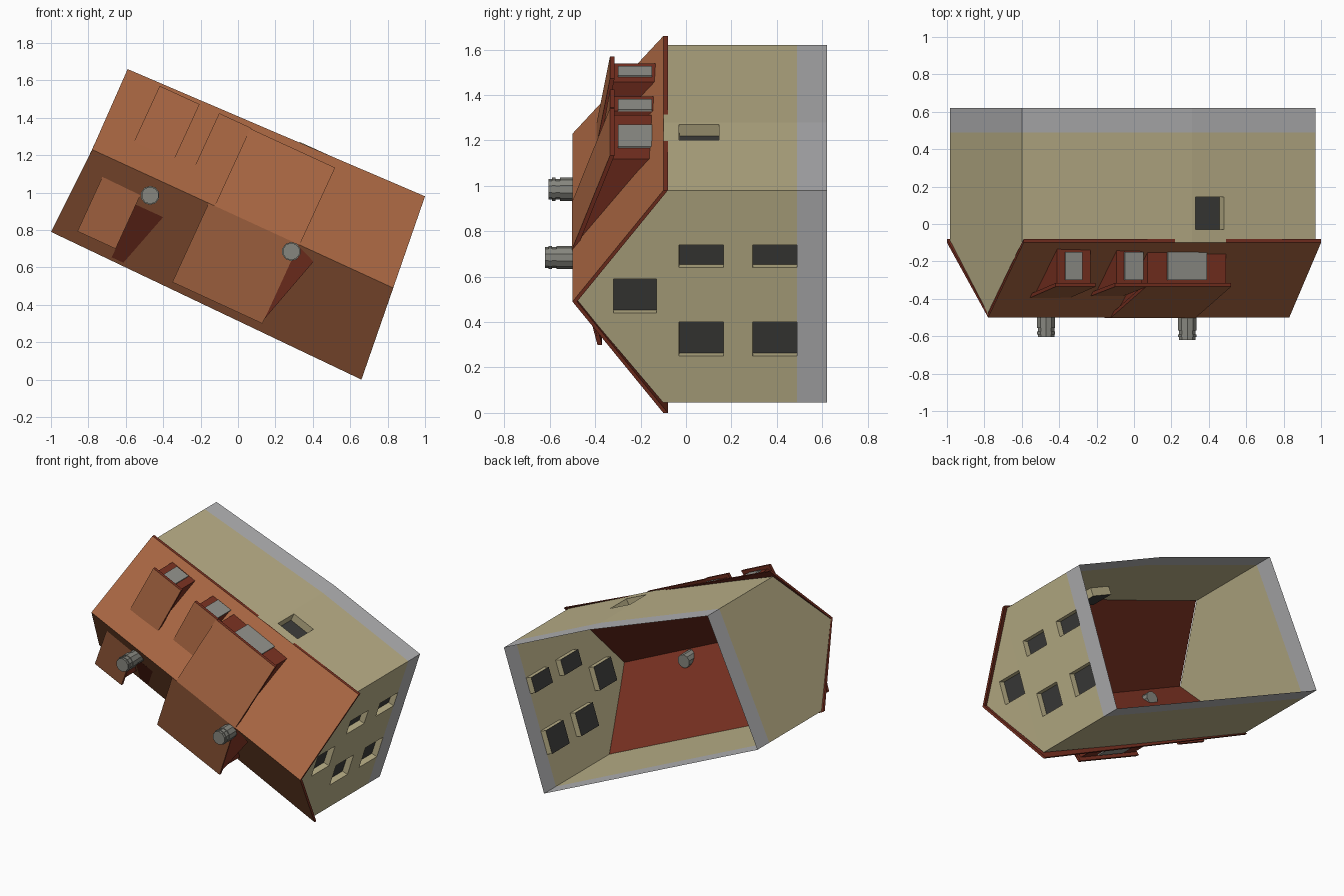
import bpy, bmesh, math
from mathutils import Vector

if "Cube" in bpy.data.objects:
    bpy.data.objects.remove(bpy.data.objects["Cube"])


def mat(name, *c):
    m = bpy.data.materials.new(name)
    m.diffuse_color = (*c, 1)
    m.use_nodes = True
    m.node_tree.nodes["Principled BSDF"].inputs["Base Color"].default_value = m.diffuse_color
    return m


TILE = mat("roof tile brown", .40, .135, .055)
RED = mat("red brown wood", .20, .032, .016)
PLASTER = mat("cream plaster", .50, .44, .25)
STONE = mat("foundation grey", .45, .45, .46)
DARK = mat("dark window", .045, .045, .042)
GLASS = mat("pale glass", .30, .30, .27)
PIPE = mat("chimney grey", .24, .24, .21)

# House frame: u runs along the ridge, v across it, y is house height (negative = up)
C, S = math.cos(math.radians(24.7)), math.sin(math.radians(24.7))


def world(u, v, y):
    return Vector((.025 + C * u + S * v, y, .86 - S * u + C * v))


def roof_y(v):
    return -.5 + .4 * abs(v) / .49


def finish(name, bm, mats):
    me = bpy.data.meshes.new(name)
    bm.to_mesh(me)
    bm.free()
    for m in mats:
        me.materials.append(m)
    ob = bpy.data.objects.new(name, me)
    bpy.context.collection.objects.link(ob)
    return ob


def prism(name, profile, u0, u1, mats, top=False):
    """Extrude a (v, y) profile along u; if top, its first edge takes material 0, the rest 1."""
    bm = bmesh.new()
    a = [bm.verts.new(world(u0, v, y)) for v, y in profile]
    b = [bm.verts.new(world(u1, v, y)) for v, y in profile]
    n = len(a)
    bm.faces.new(a)
    bm.faces.new(b[::-1])
    for f in bm.faces:
        f.material_index = int(top)
    for i in range(n):
        f = bm.faces.new((a[i], b[i], b[(i + 1) % n], a[(i + 1) % n]))
        f.material_index = int(top and i > 0)
    bmesh.ops.recalc_face_normals(bm, faces=bm.faces)
    return finish(name, bm, mats)


def slab(name, corners, t=.02):
    """Roof slope: tiled outside, wood inside and on the edges."""
    bm = bmesh.new()
    a = [bm.verts.new(p) for p in corners]
    b = [bm.verts.new((p[0], p[1] + t, p[2])) for p in corners]
    bm.faces.new(a)
    bm.faces.new(b[::-1]).material_index = 1
    for i in range(4):
        bm.faces.new((a[i], b[i], b[(i + 1) % 4], a[(i + 1) % 4])).material_index = 1
    bmesh.ops.recalc_face_normals(bm, faces=bm.faces)
    return finish(name, bm, [TILE, RED])


def wall(name, pts, axis=0, windows=(), depth=.04):
    """Wall with a foundation band and recessed windows given as (lo, hi, y lo, y hi) along axis."""
    bm = bmesh.new()
    f = bm.faces.new([bm.verts.new(p) for p in pts])
    f.normal_update()
    if f.normal.dot(f.calc_center_median() - Vector((0, .1, .83))) < 0:
        f.normal_flip()
    cuts = {(1, .49)}
    for a, b, c, d in windows:
        cuts |= {(axis, a), (axis, b), (1, c), (1, d)}
    for ax, val in sorted(cuts):
        co, no = Vector(), Vector()
        co[ax], no[ax] = val, 1
        bmesh.ops.bisect_plane(bm, geom=bm.verts[:] + bm.edges[:] + bm.faces[:],
                               plane_co=co, plane_no=no, dist=1e-5)
    panes = []
    for f in bm.faces:
        m = f.calc_center_median()
        f.material_index = int(m.y > .49)
        if any(a < m[axis] < b and c < m.y < d for a, b, c, d in windows):
            panes.append(f)
    bm.normal_update()
    if panes:
        bmesh.ops.inset_individual(bm, faces=panes, thickness=.0005, depth=-depth)
        for f in panes:
            f.material_index = 2
    return finish(name, bm, [PLASTER, STONE, DARK])


# Walls: footprint corners in (x, z)
T, K, R, B, L = (-.6, 1.62), (.31, 1.28), (.97, .98), (.66, .045), (-.985, .79)


def side(p, q, apex=None):
    pts = [(p[0], .62, p[1]), (q[0], .62, q[1]), (q[0], -.1, q[1])]
    if apex:
        pts.append((apex[0], -.485, apex[1]))
    return pts + [(p[0], -.1, p[1])]


wall("upper_wall_left", side(T, K))
wall("upper_wall_right", side(K, R), 0, [(.33, .48, -.03, .145)], .055)
wall("right_gable_wall", side(R, B, (.812, .5)), 2,
     [(z, z + .15 - .05 * i, y, y + .195) for i, z in enumerate((.25, .64)) for y in (-.03, .294)]
     + [(.44, .59, -.32, -.13)])
wall("lower_wall", side(B, L))
wall("left_gable_wall", side(L, T, (-.785, 1.22)))

# Main roof slopes
ridge = [(-.78, -.5, 1.23), (.83, -.5, .49)]
slab("roof_upper_slope", ridge + [(1, -.1, .98), (-.59, -.1, 1.66)])
slab("roof_lower_slope", ridge + [(.66, -.1, 0), (-1, -.1, .79)])

# Shed dormers: u range, v start, v end, y start, y end, window u range
dormers = {
    "left_dormer": (-.70, -.465, .13, .46, -.395, -.335, -.635, -.535),
    "middle_dormer": (-.35, -.16, .15, .46, -.385, -.335, -.285, -.175),
    "wide_dormer": (-.165, .335, 0, .455, -.502, -.335, -.03, .20),
    "lower_left_dormer": (-.775, -.55, -.11, -.43, -.412, -.35, -.71, -.61),
    "lower_wide_dormer": (-.20, .33, 0, -.465, -.502, -.39, -.05, .18),
}
for name, (u0, u1, v0, v1, y0, y1, w0, w1) in dormers.items():
    s = 1 if v1 > 0 else -1
    vf = v1 - .025 * s
    prism(name + "_roof", [(v0, y0), (v1, y1), (v1, y1 + .02), (v0, y0 + .02)],
          u0, u1, [TILE, RED], True)
    prism(name + "_body", [(v0, y0 + .015), (vf, y1 + .012), (vf, roof_y(vf) + .01)],
          u0 + .02, u1 - .02, [RED])
    prism(name + "_window", [(vf, y1 + .035), (vf + .008 * s, y1 + .035),
                             (vf + .008 * s, -.15), (vf, -.15)], w0, w1, [GLASS])

# Flared wooden cheeks beside the lower dormers
bm = bmesh.new()
for tri in ([(.325, -.005, -.497), (.325, -.455, -.385), (.44, -.05, -.467)],):
    bm.faces.new([bm.verts.new(world(*p)) for p in tri])
finish("dormer_cheek_flare", bm, [RED])
prism("lower_roof_wood_panel", [(v, roof_y(v) + d) for v, d in
                                ((-.17, -.006), (-.48, -.006), (-.48, .002), (-.17, .002))],
      -.55, -.20, [RED])

# Chimney pipes with collars
for i, (x, z, top) in enumerate([(-.47, .985, -.605), (.285, .685, -.62)]):
    bm = bmesh.new()
    for r, y0, y1 in ((.046, top, -.38), (.051, top + .015, top + .03), (.051, top + .05, -.5)):
        g = bmesh.ops.create_cone(bm, cap_ends=True, segments=10, radius1=r, radius2=r,
                                  depth=y1 - y0)
        for v in g["verts"]:
            p = v.co.copy()
            v.co = (x + p.x, (y0 + y1) / 2 - p.z, z + p.y)
    finish("chimney_%d" % (i + 1), bm, [PIPE])
